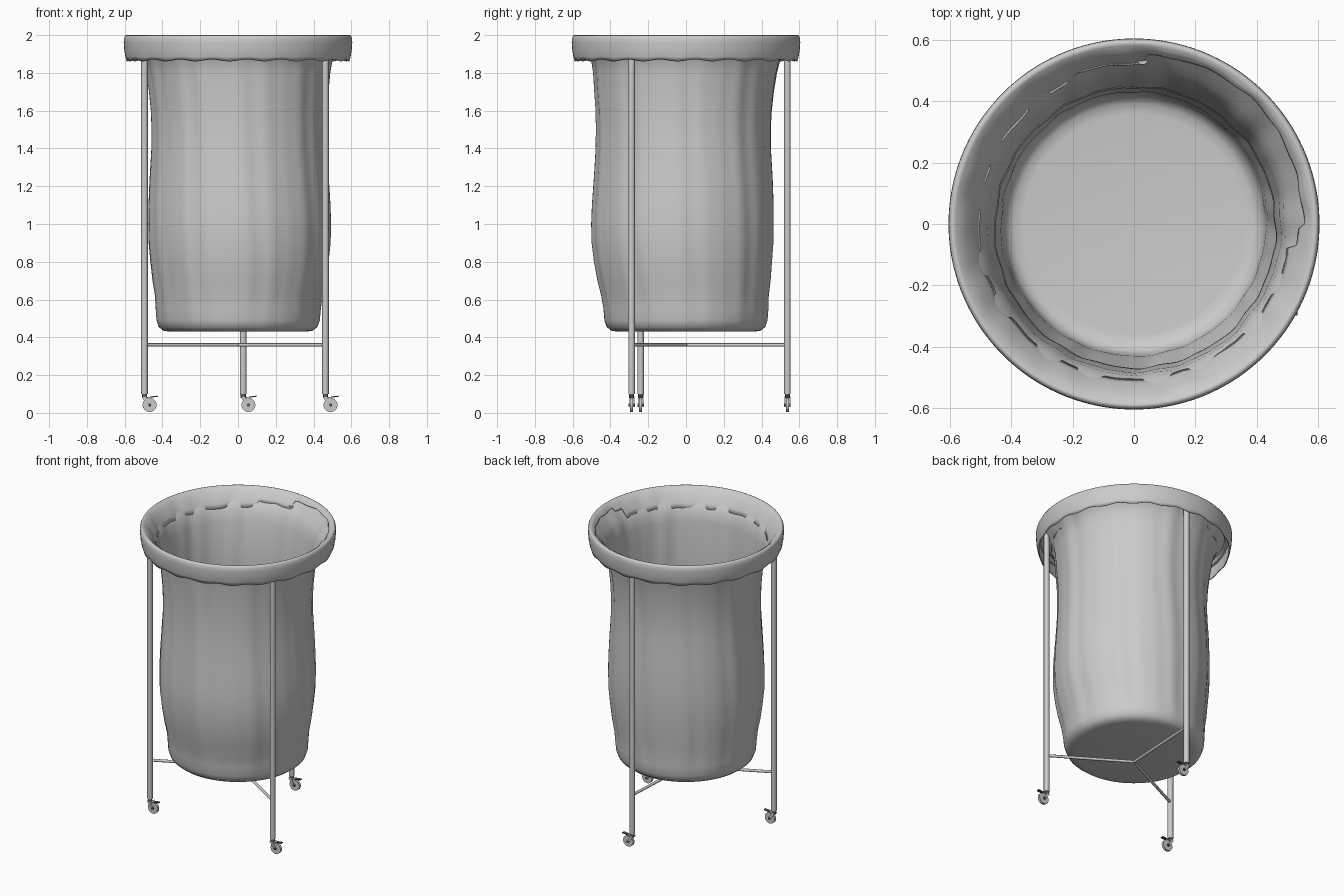
import bpy, bmesh, math
from mathutils import Vector

if "Cube" in bpy.data.objects:
    bpy.data.objects.remove(bpy.data.objects["Cube"])


def material(name, v):
    m = bpy.data.materials.new(name)
    m.diffuse_color = (v, v, v, 1)
    m.use_nodes = True
    m.node_tree.nodes["Principled BSDF"].inputs["Base Color"].default_value = m.diffuse_color
    return m


GREY = material("light grey", 0.6)
DARK = material("dark grey", 0.1)


def finish(ob, mat, angle=40):
    ob.data.materials.clear()
    ob.data.materials.append(mat)
    bpy.ops.object.select_all(action='DESELECT')
    ob.select_set(True)
    bpy.context.view_layer.objects.active = ob
    bpy.ops.object.shade_smooth_by_angle(angle=math.radians(angle))
    return ob


def lathe(name, count, point, n=144, cap=False, thick=0.006):
    """Revolve a profile whose point(k, angle) -> (x, y, z) may vary around the axis."""
    bm = bmesh.new()
    rings = [[bm.verts.new(point(k, 2 * math.pi * i / n)) for i in range(n)]
             for k in range(count)]
    for a, b in zip(rings, rings[1:]):
        for i in range(n):
            j = (i + 1) % n
            bm.faces.new((a[i], a[j], b[j], b[i]))
    if cap:
        bm.faces.new(rings[0][::-1])
    me = bpy.data.meshes.new(name)
    bm.to_mesh(me)
    bm.free()
    ob = bpy.data.objects.new(name, me)
    bpy.context.collection.objects.link(ob)
    finish(ob, GREY, 60)
    sol = ob.modifiers.new("cloth thickness", 'SOLIDIFY')
    sol.thickness = thick
    sol.offset = -1
    return ob


def rod(name, a, b, r, mat=GREY, sides=16):
    a, b = Vector(a), Vector(b)
    d = b - a
    bpy.ops.mesh.primitive_cylinder_add(vertices=sides, radius=r, depth=d.length,
                                        location=(a + b) / 2)
    ob = bpy.context.object
    ob.name = name
    ob.rotation_euler = d.to_track_quat('Z', 'Y').to_euler()
    return finish(ob, mat)


def box(name, loc, size, mat=GREY, tilt=0):
    bpy.ops.mesh.primitive_cube_add(size=1, location=loc, rotation=(0, tilt, 0))
    ob = bpy.context.object
    ob.name = name
    ob.scale = size
    return finish(ob, mat)


def folds(a):
    return (math.sin(17 * a + 1.3) + 0.7 * math.sin(26 * a) + 0.5 * math.sin(9 * a + 2)) / 2.2


# Hanging cloth bag: radius, height, y shift
BAG = [(0.36, 0.43, 0), (0.395, 0.435, 0), (0.42, 0.455, 0), (0.432, 0.49, 0),
       (0.436, 0.55, 0), (0.442, 0.62, -.005), (0.457, 0.7, -.01), (0.47, 0.8, -.015),
       (0.48, 0.9, -.017), (0.482, 1.0, -.017), (0.48, 1.1, -.015), (0.472, 1.25, -.012),
       (0.463, 1.4, -.012), (0.462, 1.5, -.012), (0.465, 1.6, -.01), (0.474, 1.7, -.008),
       (0.485, 1.8, -.003), (0.497, 1.86, 0), (0.518, 1.9, 0), (0.55, 1.94, 0),
       (0.575, 1.97, 0), (0.585, 1.985, 0)]


def bag_point(k, a):
    r, z, dy = BAG[k]
    r += 0.005 * folds(a + 0.08 * z) * min(1, max(0.0, (z - 0.43) * 5))
    return (r * math.cos(a) - dy * 0.4, r * math.sin(a) + dy, z)


lathe("bag", len(BAG), bag_point, cap=True)

# Cuff folded over the hoop: outer skirt, rolled top, ragged inner flap
CUFF = [(0.59, 1.866), (0.596, 1.885), (0.602, 1.92), (0.605, 1.96), (0.604, 1.985),
        (0.598, 1.997), (0.59, 2.0), (0.582, 1.996)]
FLAP = [(0.582, 1.996), (0.568, 1.98), (0.552, 1.96), (0.535, 1.935), (0.518, 1.905),
        (0.507, 1.875)]


def flap_length(a):
    d = math.degrees(a) % 360
    if d < 86:
        base = 0.3 - 0.1 * math.sin(math.radians(d * 2))
    elif d < 112:
        base = 0.62
    elif d > 352:
        base = 0.5
    else:
        base = 0.9
    return base + 0.06 * abs(math.sin(11 * a)) + 0.03 * math.sin(5 * a)


def cuff_point(k, a):
    if k < len(CUFF):
        r, z = CUFF[k]
        if k == 0:
            z += 0.005 * math.sin(20 * a)
    else:
        t = flap_length(a) * (k - len(CUFF) + 1)
        i = min(int(t), len(FLAP) - 2)
        f = t - i
        r, z = (FLAP[i][c] * (1 - f) + FLAP[i + 1][c] * f for c in (0, 1))
        r += 0.004 * folds(a) - 0.006
    return (r * math.cos(a), r * math.sin(a), z)


lathe("cuff", len(CUFF) + len(FLAP) - 1, cuff_point, n=240)

# Hoop carrying the cuff
bpy.ops.mesh.primitive_torus_add(major_radius=0.572, minor_radius=0.014, major_segments=72,
                                 minor_segments=10, location=(0, 0, 1.945))
bpy.context.object.name = "hoop"
finish(bpy.context.object, GREY)

# Three legs with spokes meeting at the middle and casters
for side, x, y in (("left", -0.495, -0.24), ("right", 0.463, -0.288), ("back", 0.028, 0.537)):
    rod(side + "_leg", (x, y, 0.1), (x, y, 1.935), 0.0175)
    rod(side + "_spoke", (0, 0, 0.36), (x, y, 0.36), 0.009, sides=12)
    rod(side + "_swivel", (x, y, 0.078), (x, y, 0.102), 0.014, DARK)
    wx, wz = x + 0.027, 0.042
    rod(side + "_wheel", (wx, y - 0.008, wz), (wx, y + 0.008, wz), 0.037, GREY, 28)
    rod(side + "_axle", (wx, y - 0.017, wz), (wx, y + 0.017, wz), 0.008, DARK)
    # Fork plates and crown
    for s in (-1, 1):
        box(side + "_fork", (x + 0.012, y + s * 0.0125, 0.06), (0.016, 0.005, 0.056), GREY, -0.6)
    box(side + "_crown", (x + 0.008, y, 0.082), (0.04, 0.03, 0.006))
    # Brake pedal
    box(side + "_brake", (x + 0.05, y, 0.086), (0.04, 0.02, 0.006), DARK, -0.12)
